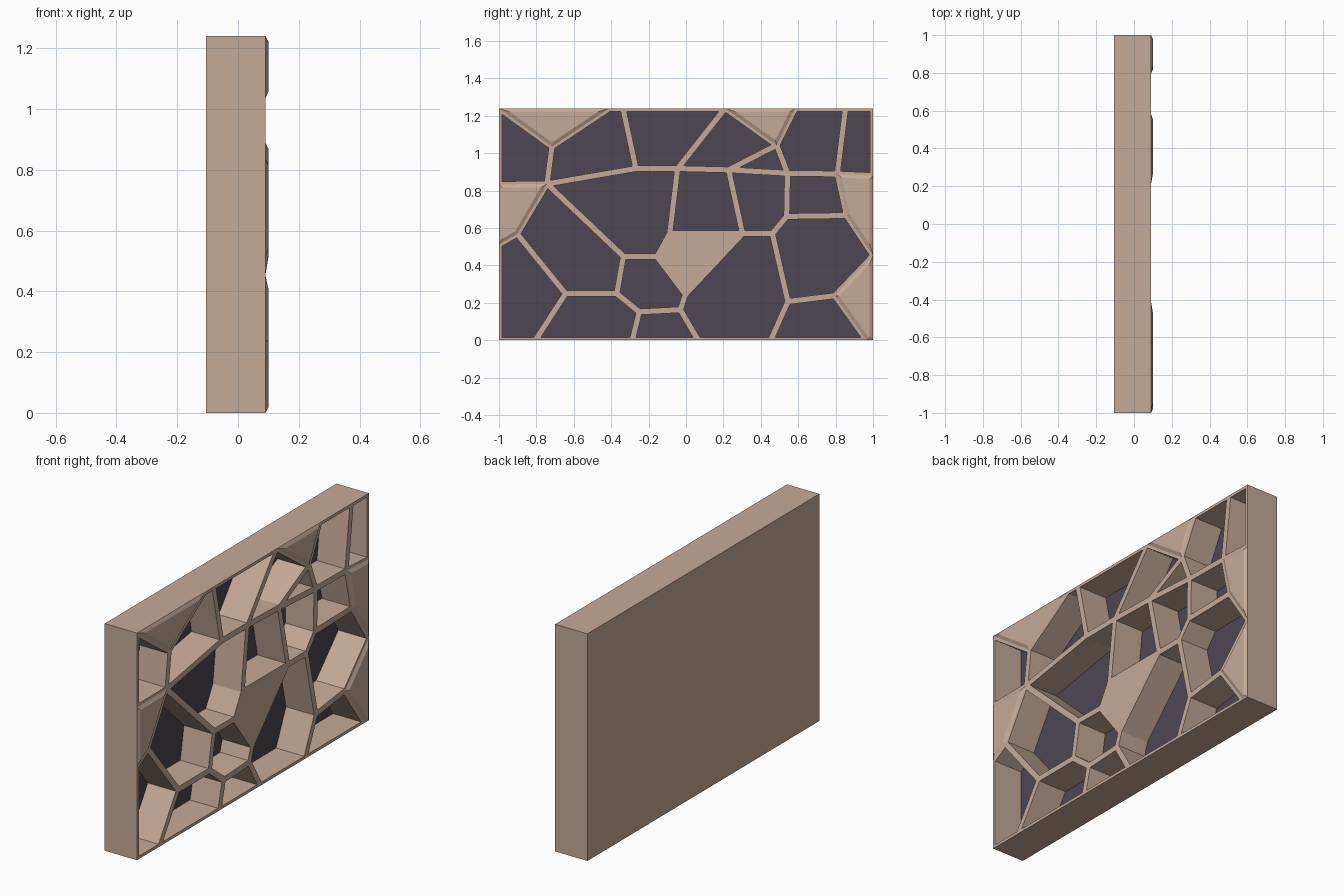
import bpy, bmesh
from mathutils import Vector

if "Cube" in bpy.data.objects:
    bpy.data.objects.remove(bpy.data.objects["Cube"])

BACK, FLOOR, FACE, RAISED = -0.105, -0.08, 0.09, 0.10
HEIGHT, HALF_RIB, BEVEL = 1.24, 0.016, 0.018

# Rib joints on the panel face, as (y, z)
J = dict(
    a=(-1, 1.24), b=(-.41, 1.24), c=(-.337, 1.24), d=(-.717, 1.035), e=(-.743, .836),
    f=(-1, .833), g=(-.268, .918), h=(.209, 1.24), i=(-.045, .918), j=(.485, 1.043),
    k=(.584, 1.24), l=(.853, 1.24), m=(.809, .889), n=(.543, .893), o=(.228, .911),
    p=(1, 1.24), q=(1, .88), r=(.858, .667), s=(.538, .662), t=(.462, .57),
    u=(.302, .57), w=(-.087, .57), x=(-.155, .447), y=(-.335, .449), z=(-.37, .249),
    A=(-.644, .249), B=(-.902, .568), C=(-1, .512), D=(-1, 0), E=(-.805, 0),
    F=(-.25, .152), G=(-.287, 0), H=(-.03, .163), I=(.065, 0), J=(-.003, .245),
    K=(.545, .207), L=(.453, 0), M=(.795, .238), N=(.966, 0), O=(1, .453), P=(1, 0))

# Each cell lists the joints around it
OPEN_CELLS = ("adef bcged chig hjoi jno klmnj lpqm mrsn onstu iouw giwxye "
              "eyzAB CBAED AzFGE yxJHFz FHIG utKLIHJ srOMKt KMNL").split()
RAISED_CELLS = "abd hkj mqOr OPNM feBC".split()


def outline(cell):
    pts = [Vector(J[ch]) for ch in cell]
    area = sum(p.x * q.y - q.x * p.y for p, q in zip(pts, pts[1:] + pts[:1]))
    return pts if area > 0 else pts[::-1]


def inset(pts, dist):
    """Move every edge of a counter-clockwise polygon inward by dist."""
    out = []
    for k, p in enumerate(pts):
        d1 = (p - pts[k - 1]).normalized()
        d2 = (pts[(k + 1) % len(pts)] - p).normalized()
        n1, n2 = Vector((-d1.y, d1.x)), Vector((-d2.y, d2.x))
        out.append(p + (n1 + n2) * dist / (1 + n1.dot(n2)))
    return out


def prism(bm, low, x_low, high, x_high):
    a = [bm.verts.new((x_low, p.x, p.y)) for p in low]
    b = [bm.verts.new((x_high, p.x, p.y)) for p in high]
    bm.faces.new(a[::-1])
    bm.faces.new(b)
    for k in range(len(a)):
        n = (k + 1) % len(a)
        bm.faces.new((a[k], a[n], b[n], b[k]))


def finish(bm, name):
    bmesh.ops.recalc_face_normals(bm, faces=bm.faces)
    mesh = bpy.data.meshes.new(name)
    bm.to_mesh(mesh)
    bm.free()
    ob = bpy.data.objects.new(name, mesh)
    bpy.context.collection.objects.link(ob)
    return ob


def material(name, color):
    mat = bpy.data.materials.new(name)
    mat.diffuse_color = (*color, 1)
    mat.use_nodes = True
    mat.node_tree.nodes["Principled BSDF"].inputs["Base Color"].default_value = mat.diffuse_color
    return mat


clay = material("clay", (.56, .40, .31))
dark = material("dark_floor", (.075, .062, .085))

# Solid slab
bm = bmesh.new()
slab = [Vector(p) for p in ((-1, 0), (1, 0), (1, HEIGHT), (-1, HEIGHT))]
prism(bm, slab, BACK, slab, FACE)
panel = finish(bm, "panel")
panel.data.materials.append(clay)
panel.data.materials.append(dark)

# Deep pockets cut between the ribs
bm = bmesh.new()
for cell in OPEN_CELLS:
    pts = inset(outline(cell), HALF_RIB)
    prism(bm, pts, FLOOR, pts, 0.2)
cutter = finish(bm, "pocket_cutter")
cutter.hide_render = True
mod = panel.modifiers.new("pockets", 'BOOLEAN')
mod.operation, mod.solver, mod.object = 'DIFFERENCE', 'EXACT', cutter
bpy.context.view_layer.objects.active = panel
bpy.ops.object.modifier_apply(modifier=mod.name)
bpy.data.objects.remove(cutter)

# Dark pocket floors
for f in panel.data.polygons:
    f.material_index = int(f.normal.x > 0.9 and f.center.x < 0)

# Bevelled raised cells along the border
bm = bmesh.new()
for cell in RAISED_CELLS:
    pts = outline(cell)
    prism(bm, pts, FACE, inset(pts, BEVEL), RAISED)
finish(bm, "raised_cells").data.materials.append(clay)
